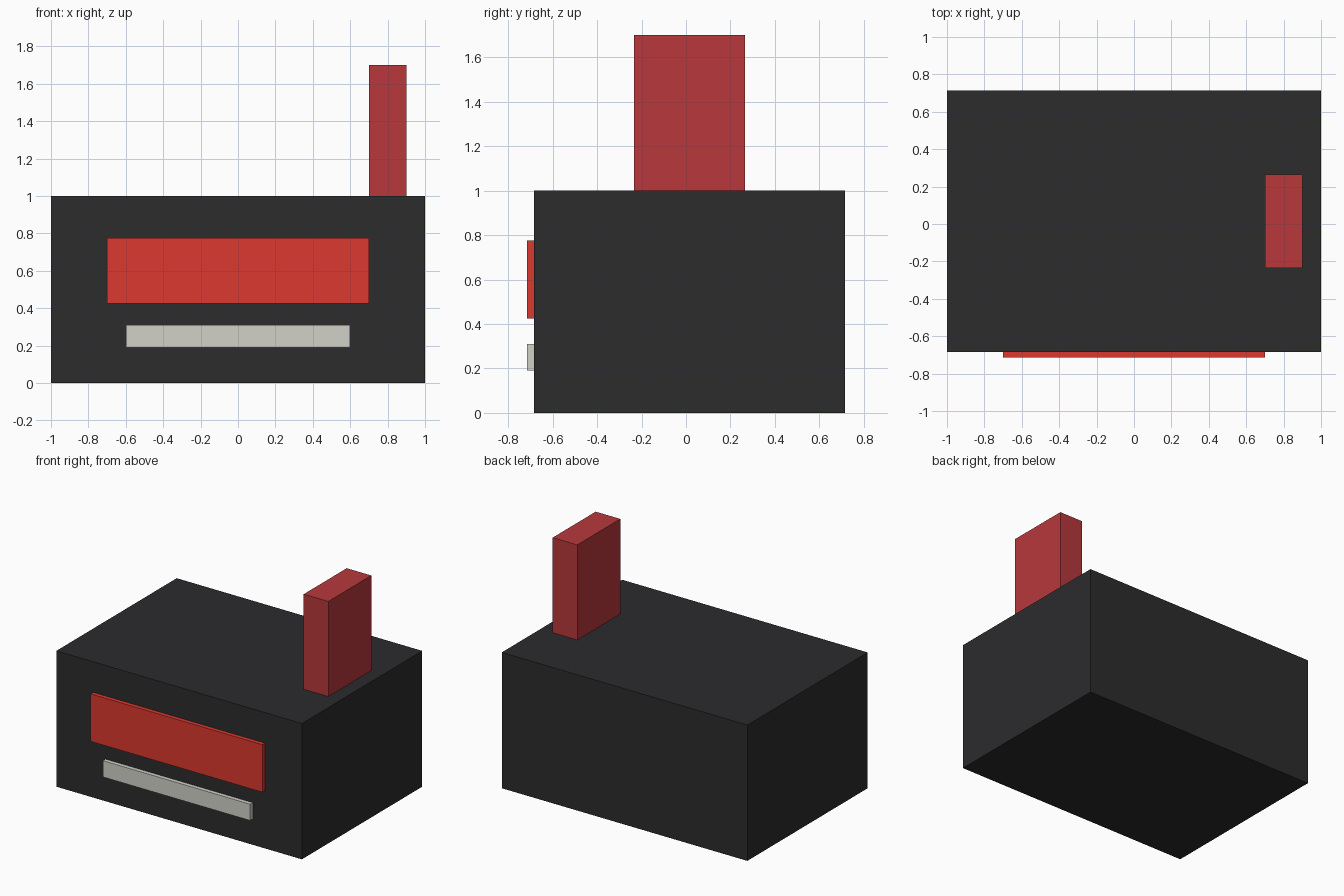
import bpy

if "Cube" in bpy.data.objects:
    bpy.data.objects.remove(bpy.data.objects["Cube"])


def material(name, color):
    m = bpy.data.materials.new(name)
    m.diffuse_color = (*color, 1)
    m.use_nodes = True
    m.node_tree.nodes["Principled BSDF"].inputs["Base Color"].default_value = m.diffuse_color
    return m


def box(name, x, y, z, mat):
    """Box from (min, max) ranges along each axis."""
    ranges = (x, y, z)
    bpy.ops.mesh.primitive_cube_add(size=1, location=[(a + b) / 2 for a, b in ranges])
    ob = bpy.context.object
    ob.name = name
    ob.scale = [b - a for a, b in ranges]
    bpy.ops.object.transform_apply(location=False, rotation=False, scale=True)
    ob.data.materials.append(mat)
    return ob


black = material("black", (0.025, 0.025, 0.027))
bright_red = material("bright_red", (0.72, 0.04, 0.028))
dark_red = material("dark_red", (0.48, 0.04, 0.045))
off_white = material("off_white", (0.64, 0.64, 0.58))

FRONT = -0.685

# Main body
box("body", (-1, 1), (FRONT, 0.715), (0, 1), black)

# Raised panels on the front
box("front_panel", (-0.7, 0.7), (FRONT - 0.03, FRONT), (0.425, 0.775), bright_red)
box("front_strip", (-0.6, 0.6), (FRONT - 0.03, FRONT), (0.19, 0.31), off_white)

# Upright block on top
box("top_lever", (0.7, 0.9), (-0.235, 0.265), (1, 1.7), dark_red)
